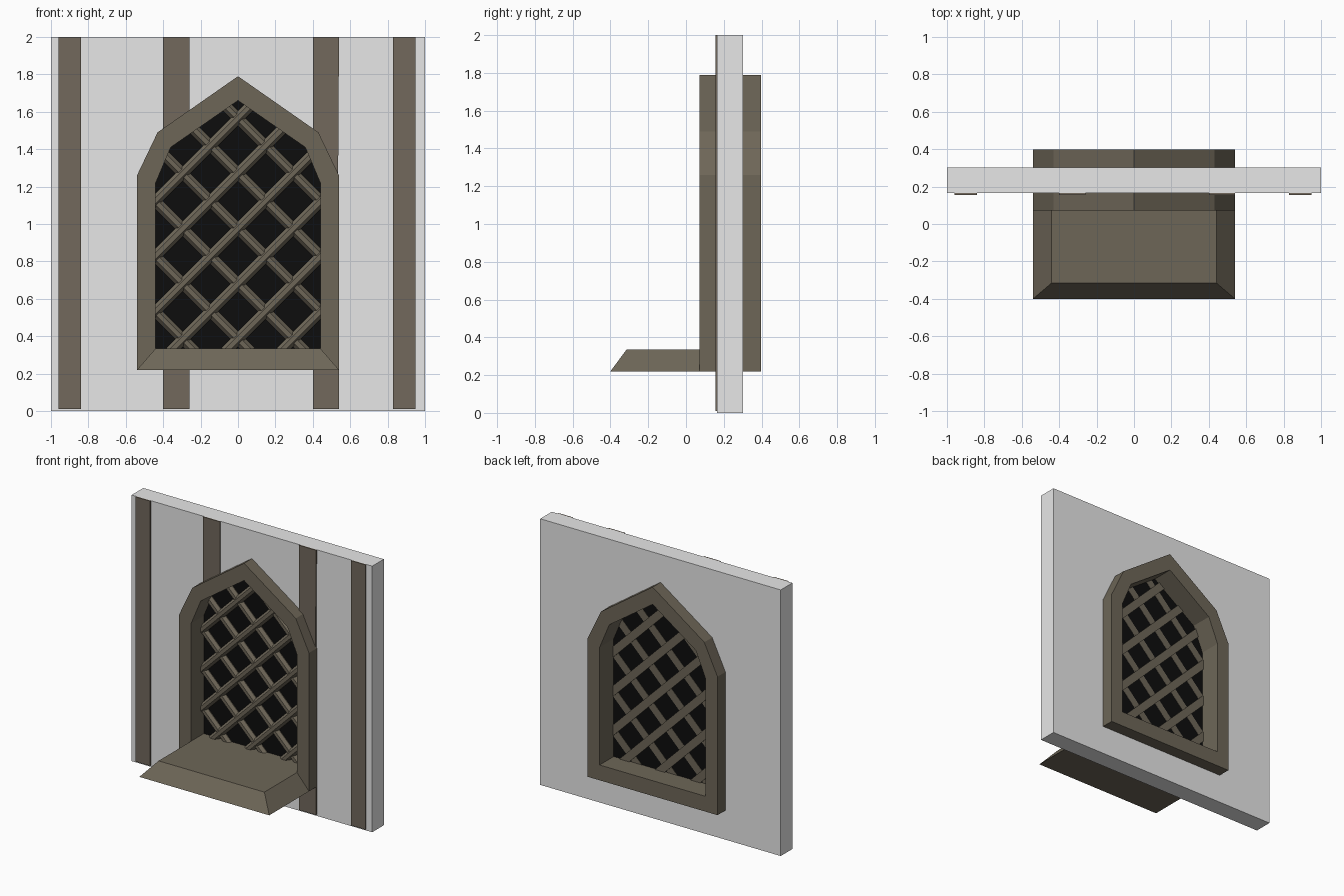
import bpy, bmesh
from mathutils import Vector

if "Cube" in bpy.data.objects:
    bpy.data.objects.remove(bpy.data.objects["Cube"])


def material(name, rgb):
    m = bpy.data.materials.new(name)
    m.diffuse_color = (*rgb, 1)
    m.use_nodes = True
    m.node_tree.nodes["Principled BSDF"].inputs["Base Color"].default_value = m.diffuse_color
    return m


PLASTER = material("pale plaster", (0.8, 0.8, 0.8))
TIMBER = material("timber brown", (0.168, 0.140, 0.107))
FRAME = material("frame brown", (0.155, 0.134, 0.097))
GLASS = material("dark glass", (0.004, 0.004, 0.004))


def finish(name, bm, mat):
    bmesh.ops.recalc_face_normals(bm, faces=bm.faces)
    me = bpy.data.meshes.new(name)
    bm.to_mesh(me)
    bm.free()
    me.materials.append(mat)
    ob = bpy.data.objects.new(name, me)
    bpy.context.collection.objects.link(ob)
    return ob


def loft(name, a, b, mat):
    """Closed solid between two matching loops of 3D points."""
    bm = bmesh.new()
    va, vb = [bm.verts.new(p) for p in a], [bm.verts.new(p) for p in b]
    n = len(va)
    bm.faces.new(va)
    bm.faces.new(vb[::-1])
    for i in range(n):
        j = (i + 1) % n
        bm.faces.new((va[i], va[j], vb[j], vb[i]))
    return finish(name, bm, mat)


def plate(name, pts, y0, y1, mat):
    return loft(name, [(x, y0, z) for x, z in pts], [(x, y1, z) for x, z in pts], mat)


def ring(name, outer, inner, y0, y1, mat):
    """Plate with an opening; both outlines have the same point count."""
    bm = bmesh.new()
    loops = [[bm.verts.new((x, y, z)) for x, z in pts]
             for pts, y in ((outer, y0), (inner, y0), (inner, y1), (outer, y1))]
    n = len(outer)
    for k in range(4):
        a, b = loops[k], loops[(k + 1) % 4]
        for i in range(n):
            j = (i + 1) % n
            bm.faces.new((a[i], a[j], b[j], b[i]))
    return finish(name, bm, mat)


def mirrored(right, apex):
    return right + [apex] + [(-x, z) for x, z in reversed(right)]


# Outlines of the pointed window
outer = mirrored([(0.54, 0.22), (0.54, 1.26), (0.43, 1.49)], (0, 1.79))
inner = mirrored([(0.44, 0.335), (0.44, 1.22), (0.36, 1.41)], (0, 1.66))
middle = [((a + c) / 2, (b + d) / 2) for (a, b), (c, d) in zip(outer, inner)]
wall_edge = mirrored([(1, 0), (1, 1.26), (1, 2)], (0, 2))

# Wall, frame and glass
ring("wall", wall_edge, middle, 0.165, 0.303, PLASTER)
ring("window_frame", outer, inner, 0.072, 0.397, FRAME)
plate("window_glass", middle, 0.222, 0.230, GLASS)

# Sill tapering upward on its front and sides
loft("window_sill",
     [(-0.54, 0.072, 0.22), (0.54, 0.072, 0.22), (0.54, -0.40, 0.22), (-0.54, -0.40, 0.22)],
     [(-0.44, 0.072, 0.335), (0.44, 0.072, 0.335), (0.44, -0.315, 0.335), (-0.44, -0.315, 0.335)],
     FRAME)

# Thin timber strips, interrupted by the window
strips = {
    "outer_timber_left": [(-0.96, 0.01), (-0.84, 0.01), (-0.84, 2), (-0.96, 2)],
    "outer_timber_right": [(0.83, 0.01), (0.95, 0.01), (0.95, 2), (0.83, 2)],
    "upper_timber_left": [(-0.40, 1.45), (-0.26, 1.54), (-0.26, 2), (-0.40, 2)],
    "lower_timber_left": [(-0.40, 0.01), (-0.26, 0.01), (-0.26, 0.26), (-0.40, 0.26)],
    "upper_timber_right": [(0.40, 1.42), (0.535, 1.21), (0.54, 2), (0.40, 2)],
    "lower_timber_right": [(0.40, 0.01), (0.54, 0.01), (0.54, 0.24), (0.40, 0.24)],
}
for name, pts in strips.items():
    plate(name, pts, 0.156, 0.1655, TIMBER)


def clip(p, d, poly):
    """Range of the line p + t*d inside a convex counter-clockwise outline."""
    lo, hi = -9, 9
    for i, a in enumerate(poly):
        a, b = Vector(a), Vector(poly[(i + 1) % len(poly)])
        e = b - a
        nrm = Vector((-e.y, e.x))
        den, num = nrm.dot(d), nrm.dot(a - p)
        if abs(den) < 1e-6:
            if num > 0:
                return None
        elif den > 0:
            lo = max(lo, num / den)
        else:
            hi = min(hi, num / den)
    return (lo, hi) if hi - lo > 0.02 else None


# Diagonal lattice bars with bevelled fronts
section = [(-0.029, 0.238), (-0.029, 0.214), (-0.012, 0.192),
           (0.012, 0.192), (0.029, 0.214), (0.029, 0.238)]
for side, lift in ((1, -0.006), (-1, 0.003)):
    d = Vector((1, side)).normalized()
    across = Vector((-d.y, d.x))
    for k in range(-4, 5):
        p = Vector((0, 0.975 + 0.295 * k))
        span = clip(p, d, inner)
        if not span:
            continue
        ends = []
        for t in (span[0] - 0.025, span[1] + 0.025):
            c = p + d * t
            ends.append([(c.x + across.x * s, y + lift, c.y + across.y * s) for s, y in section])
        loft("lattice_bar", ends[0], ends[1], FRAME)
